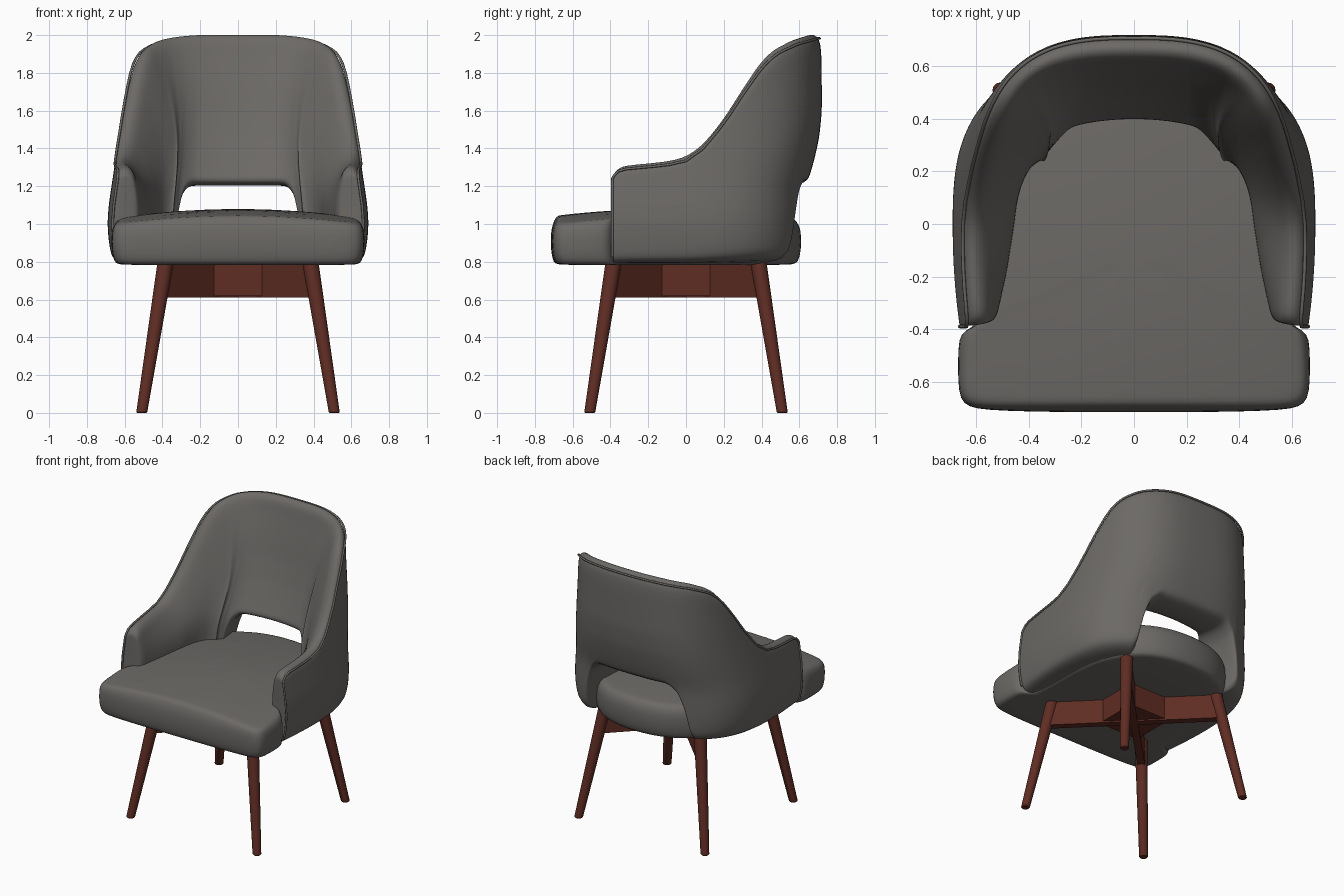
import bpy, bmesh, math
from mathutils import Vector

cube = bpy.data.objects.get("Cube")
if cube:
    bpy.data.objects.remove(cube, do_unlink=True)


def material(name, rgb):
    m = bpy.data.materials.new(name)
    m.use_nodes = True
    m.diffuse_color = (*rgb, 1)
    m.node_tree.nodes["Principled BSDF"].inputs["Base Color"].default_value = (*rgb, 1)
    return m


FABRIC = material("grey upholstery", (0.15, 0.142, 0.133))
WOOD = material("reddish wood", (0.115, 0.026, 0.017))


def make_object(name, bm, mat, subdiv=0, smooth=True):
    bmesh.ops.recalc_face_normals(bm, faces=bm.faces)
    for f in bm.faces:
        f.smooth = smooth
    me = bpy.data.meshes.new(name)
    bm.to_mesh(me)
    bm.free()
    me.materials.append(mat)
    ob = bpy.data.objects.new(name, me)
    bpy.context.collection.objects.link(ob)
    if subdiv:
        mod = ob.modifiers.new("soft", "SUBSURF")
        mod.levels = mod.render_levels = subdiv
    return ob


def lerp(table, x):
    if x <= table[0][0]:
        return table[0][1]
    for (a, p), (b, q) in zip(table, table[1:]):
        if x <= b:
            return p + (q - p) * (x - a) / (b - a)
    return table[-1][1]


# Shell station s: below 0 it is y in hundredths along the arm, above 0 degrees round the back
# Half width and back depth by height, seam height by y, bottom edge and padding by station
HALF_WIDTH = [(.79, .645), (.83, .67), (.9, .684), (1, .692), (1.1, .685), (1.3, .655),
              (1.5, .628), (1.7, .61), (1.9, .602), (2, .602)]
BACK_DEPTH = [(.79, .605), (.9, .62), (1.2, .635), (1.3, .67), (1.45, .705), (1.6, .72), (1.9, .718), (2, .705)]
TOP = [(-.39, 1.24), (-.37, 1.275), (-.33, 1.29), (-.1, 1.312), (0, 1.335), (.05, 1.362), (.1, 1.405),
       (.2, 1.53), (.3, 1.685), (.4, 1.825), (.45, 1.875), (.5, 1.91), (.6, 1.953), (.71, 1.983)]
BOTTOM = [(55, .79), (58.5, .815), (60.8, .88), (63.5, 1.02), (67, 1.13), (71, 1.185), (75, 1.2)]
PADDING = [(-39, .12), (-37, .145), (-20, .2), (0, .235), (15, .27), (30, .315), (45, .35),
           (60, .325), (75, .28), (90, .26)]
STATIONS = [-39, -38, -36, -32, -25, -17, -9, 0, 3, 7, 11, 16, 20, 24, 28, 32, 36, 40, 44, 48,
            52, 55, 57, 58.5, 60, 61.5, 63, 65, 67, 69, 72, 75, 78, 82, 86, 90]
ROWS = 12


def plan(s, z):
    w, d = lerp(HALF_WIDTH, z), lerp(BACK_DEPTH, z)
    if s < 0:
        return Vector((w * (1 - .04 * (s / 39) ** 2), s / 100, z))
    a = math.radians(s)
    return Vector((w * max(math.cos(a), 0) ** .7, d * math.sin(a) ** .7, z))


def inner(s, z, top):
    # Padding swells from a rounded top edge to a thick base
    f = min(1, max(0, (top - z) / (top - 1.04)))
    t = .08 + (lerp(PADDING, s) - .08) * math.sin(f * math.pi / 2) ** .95
    tan = plan(s, z) - plan(s - .5, z)
    tan.normalize()
    skew = 1 - .45 * math.sin(math.radians(max(s, 0))) ** 3
    p = plan(s, z) + Vector((-tan.y * skew, tan.x, 0)) * t
    if s == 90:
        p.x = 0
    return p


def section(s):
    top, low = lerp(TOP, plan(s, 1.7).y), lerp(BOTTOM, s)
    zs = [low + (top - low) * i / ROWS for i in range(ROWS + 1)]
    outer = [plan(s, z) for z in zs]
    inside = [inner(s, z, top) for z in zs]
    crown = (outer[-1] + inside[-1]) / 2 + Vector((0, 0, .027))
    return outer + [crown] + inside[::-1]


def mirror(p):
    return Vector((-p.x, p.y, p.z))


# Wrap-around shell with arms, back and rear opening
half = [section(s) for s in STATIONS]
columns = half + [[mirror(p) for p in c] for c in half[-2::-1]]
bm = bmesh.new()
grid = [[bm.verts.new(p) for p in c] for c in columns]
count = len(grid[0])
for a, b in zip(grid, grid[1:]):
    for i in range(count):
        j = (i + 1) % count
        bm.faces.new((a[i], a[j], b[j], b[i]))
for c in (grid[0], grid[-1]):
    for i in range(ROWS):
        bm.faces.new((c[i], c[i + 1], c[-2 - i], c[-1 - i]))
    bm.faces.new(c[ROWS:ROWS + 3])
make_object("backrest_shell", bm, FABRIC, 2)


# Piping along the upper seam and down the arm fronts
def piping(name, points, radius):
    cu = bpy.data.curves.new(name, "CURVE")
    cu.dimensions = "3D"
    cu.bevel_depth = radius
    cu.bevel_resolution = 2
    cu.use_fill_caps = True
    sp = cu.splines.new("POLY")
    sp.points.add(len(points) - 1)
    for q, p in zip(sp.points, points):
        q.co = (*p, 1)
    sp.use_smooth = True
    cu.materials.append(FABRIC)
    bpy.context.collection.objects.link(bpy.data.objects.new(name, cu))


front = half[0][1:ROWS]
seam = front + [c[ROWS] for c in half]
piping("shell_piping", seam + [mirror(p) for p in seam[-2::-1]], .007)

# Seat cushion: T-shaped outline, rounded rim and domed top
side = [(0, -.716), (.2, -.716), (.4, -.714), (.56, -.708), (.63, -.697), (.662, -.667), (.67, -.6),
        (.67, -.47), (.66, -.415), (.62, -.395), (.57, -.36), (.56, -.2), (.56, 0), (.55, .15),
        (.52, .29), (.45, .42), (.35, .52), (.24, .575), (.12, .605), (0, .612)]
outline = side + [(-x, y) for x, y in side[-2:0:-1]]
RIM = [(.4, .783), (.92, .783), (.965, .79), (.985, .815), (1, .87), (1, .945), (.988, .99)]
DOME = [.955, .91, .8, .6, .3]
MID = -.12


def dome(x, y):
    return 1.08 - .11 * (x * x + (y - MID) ** 2)


bm = bmesh.new()
scaled = [(z, [(x * k, MID + (y - MID) * k) for x, y in outline])
          for k, z in RIM + [(k, None) for k in DOME]]
rings = [[bm.verts.new((x, y, z or dome(x, y))) for x, y in pts] for z, pts in scaled]
n = len(outline)
for a, b in zip(rings, rings[1:]):
    for i in range(n):
        bm.faces.new((a[i], a[(i + 1) % n], b[(i + 1) % n], b[i]))
for ring, z in ((rings[0], .783), (rings[-1], 1.08)):
    hub = bm.verts.new((0, MID, z))
    for i in range(n):
        bm.faces.new((ring[i], ring[(i + 1) % n], hub))
make_object("seat_cushion", bm, FABRIC, 1)


# Splayed tapered legs
def leg(name, sx, sy):
    bm = bmesh.new()
    loops = []
    for off, z, r in ((.51, 0, .024), (.509, .006, .029), (.383, .8, .043)):
        loops.append([bm.verts.new((sx * off + r * math.cos(i * math.tau / 24),
                                    sy * off + r * math.sin(i * math.tau / 24), z)) for i in range(24)])
    for a, b in zip(loops, loops[1:]):
        for i in range(24):
            bm.faces.new((a[i], a[(i + 1) % 24], b[(i + 1) % 24], b[i]))
    bm.faces.new(loops[0])
    bm.faces.new(loops[-1])
    ob = make_object(name, bm, WOOD)
    bpy.ops.object.select_all(action="DESELECT")
    ob.select_set(True)
    bpy.context.view_layer.objects.active = ob
    bpy.ops.object.shade_smooth_by_angle(angle=math.radians(35))


for sx, xname in ((1, "left"), (-1, "right")):
    for sy, yname in ((-1, "front"), (1, "rear")):
        leg(f"{yname}_{xname}_leg", sx, sy)


# Crossed rails and centre block under the seat
def box(name, size, z, turn=0):
    bm = bmesh.new()
    bmesh.ops.create_cube(bm, size=1)
    bmesh.ops.scale(bm, vec=size, verts=bm.verts)
    ob = make_object(name, bm, WOOD, smooth=False)
    ob.location.z = z
    ob.rotation_euler.z = turn


for name, turn in (("rail_a", math.pi / 4), ("rail_b", -math.pi / 4)):
    box(name, (1.12, .05, .18), .7, turn)
box("centre_block", (.325, .325, .17), .705)
